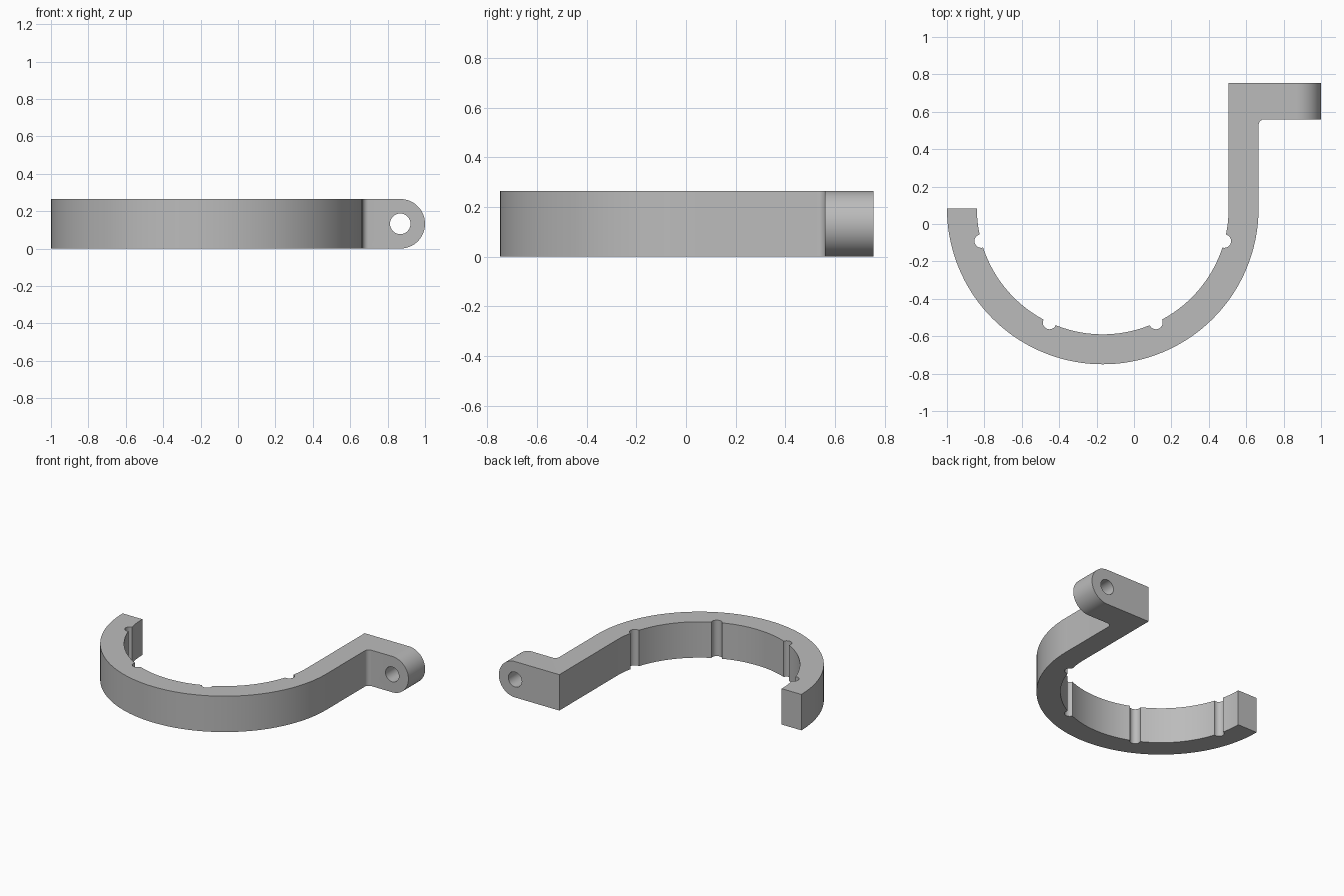
import bpy, bmesh, math
from mathutils import Vector

if "Cube" in bpy.data.objects:
    bpy.data.objects.remove(bpy.data.objects["Cube"])

H = 0.265                      # height of the strap
CX, CY = -0.167, 0.083         # centre of the half ring
R_OUT, R_IN = 0.833, 0.673
R_GROOVE = 0.036


def arc(cx, cy, r, a0, a1, n):
    """Points on an arc, angles in degrees."""
    return [(cx + r * math.cos(math.radians(a0 + (a1 - a0) * i / n)),
             cy + r * math.sin(math.radians(a0 + (a1 - a0) * i / n))) for i in range(n + 1)]


def prism(name, points, direction):
    """Extrude a closed 3D outline along a direction."""
    bm = bmesh.new()
    face = bm.faces.new([bm.verts.new(p) for p in points])
    ext = bmesh.ops.extrude_face_region(bm, geom=[face])
    bmesh.ops.translate(bm, vec=Vector(direction),
                        verts=[v for v in ext["geom"] if isinstance(v, bmesh.types.BMVert)])
    bmesh.ops.recalc_face_normals(bm, faces=bm.faces)
    mesh = bpy.data.meshes.new(name)
    bm.to_mesh(mesh)
    bm.free()
    obj = bpy.data.objects.new(name, mesh)
    bpy.context.collection.objects.link(obj)
    return obj


# Inner edge of the half ring, interrupted by four round grooves
inner = []
half = math.degrees(2 * math.asin(R_GROOVE / (2 * R_IN)))   # half opening angle
start = 360
for g in (345, 295, 245, 195):
    inner += arc(CX, CY, R_IN, start, g + half, max(4, int((start - g) / 3)))
    gx = CX + R_IN * math.cos(math.radians(g))
    gy = CY + R_IN * math.sin(math.radians(g))
    inner += arc(gx, gy, R_GROOVE, g + 90 + half / 2, g - 90 - half / 2, 16)[1:-1]
    start = g - half
inner += arc(CX, CY, R_IN, start, 180, 6)

# Hook outline: outer half ring, straight arm, filleted corner, tab, inner edge
outline = arc(CX, CY, R_OUT, 180, 360, 72)
outline += arc(0.698, 0.528, 0.032, 180, 90, 8)
outline += [(1.02, 0.56), (1.02, 0.755), (0.506, 0.755)]
outline += inner
hook = prism("hook_bracket", [(x, y, 0) for x, y in outline], (0, 0, H))

# Cutters for the rounded tab end and the screw hole
PX, PZ = 1 - H / 2, H / 2
end = arc(PX, PZ, H / 2, 90, -90, 32) + [(PX, -0.1), (1.1, -0.1), (1.1, 0.4), (PX, 0.4)]
hole = arc(PX, PZ, 0.055, 0, 360, 40)[:-1]
cutters = [prism("tab_end_cutter", [(x, 0.4, z) for x, z in end], (0, 0.5, 0)),
           prism("screw_hole_cutter", [(x, 0.4, z) for x, z in hole], (0, 0.5, 0))]

bpy.context.view_layer.objects.active = hook
hook.select_set(True)
for c in cutters:
    mod = hook.modifiers.new(c.name, 'BOOLEAN')
    mod.operation = 'DIFFERENCE'
    mod.solver = 'EXACT'
    mod.object = c
    bpy.ops.object.modifier_apply(modifier=mod.name)
    bpy.data.objects.remove(c)

# Single grey material, smooth curves with sharp edges
grey = bpy.data.materials.new("light_grey")
grey.diffuse_color = (0.5, 0.5, 0.5, 1)
grey.use_nodes = True
grey.node_tree.nodes["Principled BSDF"].inputs["Base Color"].default_value = grey.diffuse_color
hook.data.materials.clear()
hook.data.materials.append(grey)
bpy.ops.object.shade_smooth_by_angle(angle=math.radians(30))
